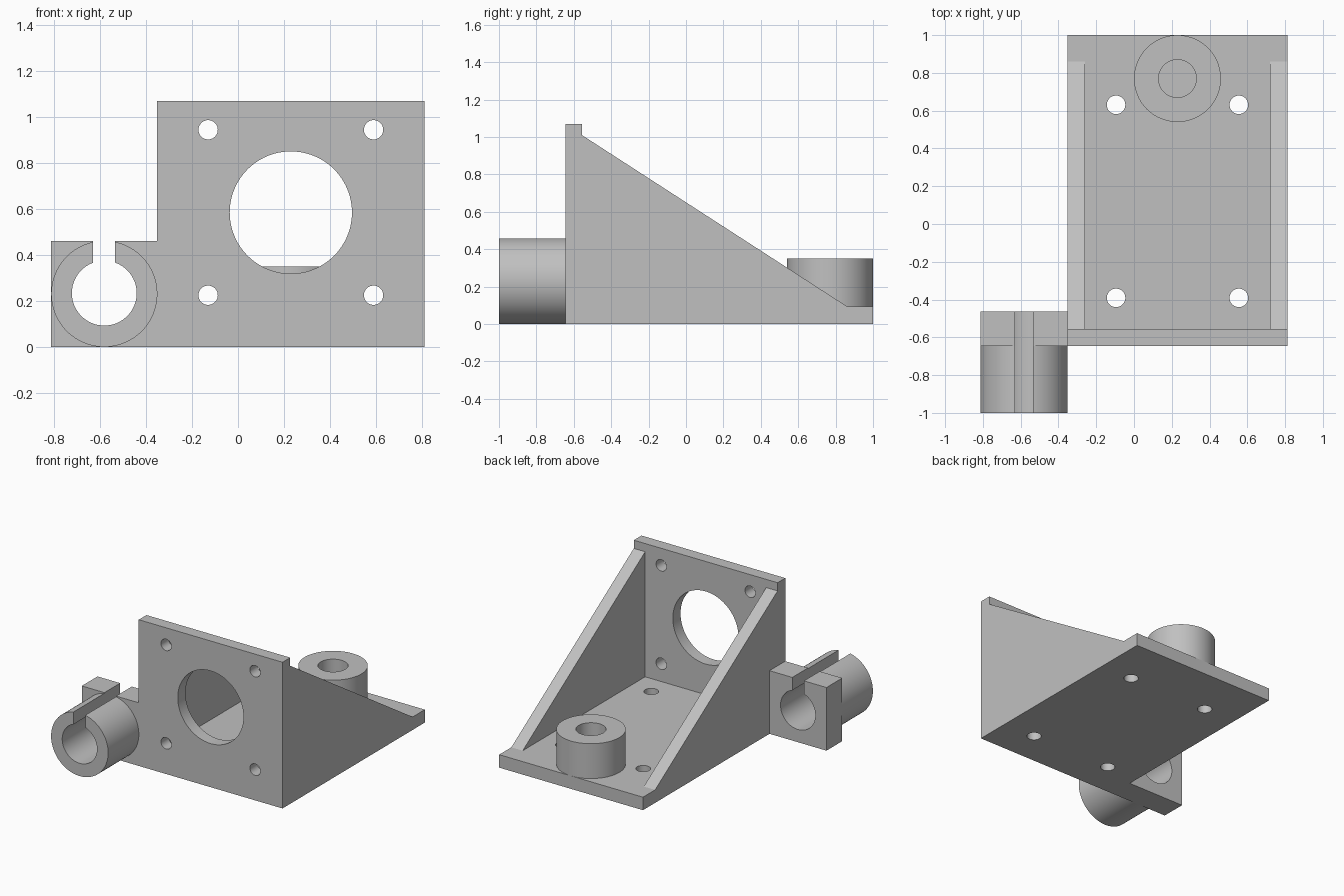
import bpy, bmesh
from math import radians
from mathutils import Matrix, Vector

if "Cube" in bpy.data.objects:
    bpy.data.objects.remove(bpy.data.objects["Cube"], do_unlink=True)

grey = bpy.data.materials.new("matte grey")
colour = (0.53, 0.53, 0.53, 1)
grey.diffuse_color = colour
grey.use_nodes = True
grey.node_tree.nodes["Principled BSDF"].inputs["Base Color"].default_value = colour


def make(name, bm):
    bmesh.ops.recalc_face_normals(bm, faces=bm.faces)
    mesh = bpy.data.meshes.new(name)
    bm.to_mesh(mesh)
    bm.free()
    mesh.materials.append(grey)
    obj = bpy.data.objects.new(name, mesh)
    bpy.context.collection.objects.link(obj)
    return obj


def box(name, low, high):
    low, high = Vector(low), Vector(high)
    bm = bmesh.new()
    size = Matrix.Diagonal((*(high - low), 1))
    bmesh.ops.create_cube(bm, size=1, matrix=Matrix.Translation((low + high) / 2) @ size)
    return make(name, bm)


def cylinder(name, start, end, radius, sides=96):
    start, end = Vector(start), Vector(end)
    axis = end - start
    turn = axis.to_track_quat('Z', 'Y').to_matrix().to_4x4()
    bm = bmesh.new()
    bmesh.ops.create_cone(bm, cap_ends=True, segments=sides, radius1=radius, radius2=radius,
                          depth=axis.length, matrix=Matrix.Translation((start + end) / 2) @ turn)
    return make(name, bm)


def side_profile(name, points, x0, x1):
    bm = bmesh.new()
    face = bm.faces.new([bm.verts.new((x0, y, z)) for y, z in points])
    out = bmesh.ops.extrude_face_region(bm, geom=[face])
    verts = [v for v in out["geom"] if isinstance(v, bmesh.types.BMVert)]
    bmesh.ops.translate(bm, verts=verts, vec=(x1 - x0, 0, 0))
    return make(name, bm)


def cut(obj, cutters):
    for cutter in cutters:
        mod = obj.modifiers.new("cut " + cutter.name, 'BOOLEAN')
        mod.operation, mod.solver, mod.object = 'DIFFERENCE', 'EXACT', cutter
        cutter.hide_render = True
        cutter.hide_set(True)


def finish(obj):
    # Apply the cuts, then smooth the curved walls only
    bpy.ops.object.select_all(action='DESELECT')
    obj.select_set(True)
    bpy.context.view_layer.objects.active = obj
    for mod in list(obj.modifiers):
        bpy.ops.object.modifier_apply(modifier=mod.name)
    bpy.ops.object.shade_smooth_by_angle(angle=radians(30))


FRONT, BACK, MID = -0.645, 1.0, 0.23
FLOOR = 0.095

# Bracket: wedge-shaped side outline, hollowed to leave plate, floor and two ribs
bracket = side_profile("bracket_frame", [
    (FRONT, 0), (BACK, 0), (BACK, FLOOR), (0.86, FLOOR),
    (-0.556, 1.01), (-0.556, 1.07), (FRONT, 1.07)], -0.352, 0.812)
cutters = [box("pocket_cutter", (-0.26, -0.556, FLOOR), (0.72, 1.2, 1.3)),
           cylinder("motor_opening_cutter", (MID, -0.8, 0.585), (MID, -0.5, 0.585), 0.266)]

# Four screw holes in the plate and four in the floor
for sx in (-1, 1):
    for s in (-1, 1):
        x, z = MID + sx * 0.36, 0.585 + s * 0.36
        cutters.append(cylinder("plate_hole_cutter", (x, -0.8, z), (x, -0.5, z), 0.042, 48))
        x, y = MID + sx * 0.325, 0.12 + s * 0.511
        cutters.append(cylinder("floor_hole_cutter", (x, y, -0.1), (x, y, 0.2), 0.049, 48))
cut(bracket, cutters)

# Round boss at the rear with a blind hole
boss = cylinder("rear_boss", (MID, 0.77, FLOOR), (MID, 0.77, 0.35), 0.23)
boss_bore = cylinder("boss_bore_cutter", (MID, 0.77, 0), (MID, 0.77, 0.5), 0.1)
cut(boss, [boss_bore])

# Split clamp: square block behind, round sleeve in front
CX, CR = -0.582, 0.231
block = box("clamp_block", (CX - CR, FRONT, 0), (-0.352, -0.463, 2 * CR))
sleeve = cylinder("clamp_sleeve", (CX, -1, CR), (CX, FRONT, CR), CR)
bore = cylinder("clamp_bore_cutter", (CX, -1.2, CR + 0.003), (CX, -0.3, CR + 0.003), 0.141)
slot = box("clamp_slot_cutter", (-0.63, -1.2, CR), (-0.536, -0.3, 0.7))
for part in (block, sleeve):
    cut(part, [bore, slot])

for part in (bracket, boss, block, sleeve):
    finish(part)

# Cutters are no longer needed once applied
for helper in cutters + [boss_bore, bore, slot]:
    bpy.data.objects.remove(helper, do_unlink=True)
